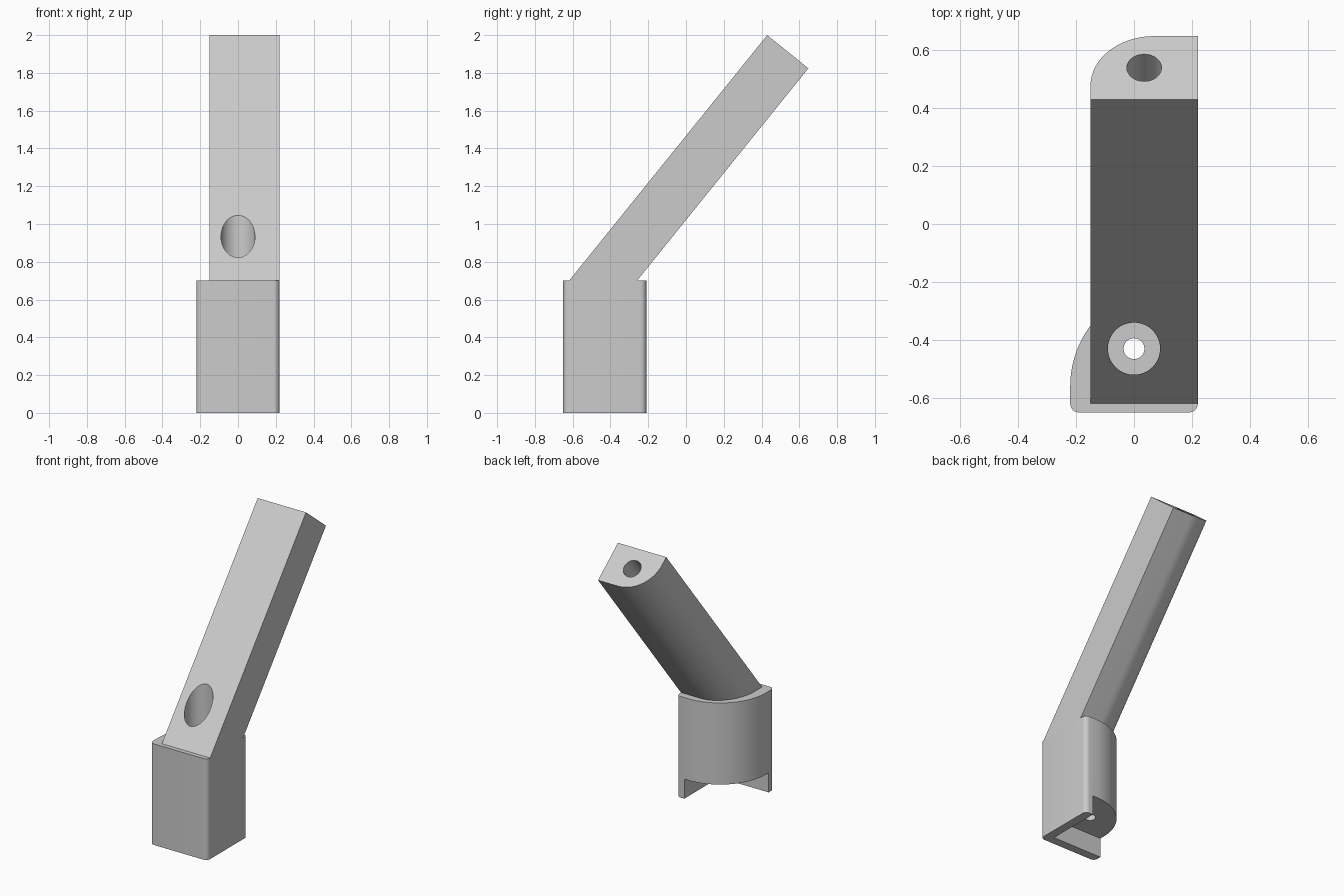
import bpy, bmesh, math
from mathutils import Vector, Matrix

if "Cube" in bpy.data.objects:
    bpy.data.objects.remove(bpy.data.objects["Cube"], do_unlink=True)

grey = bpy.data.materials.new("plain grey")
grey.use_nodes = True
grey.diffuse_color = (0.6, 0.6, 0.6, 1)
grey.node_tree.nodes["Principled BSDF"].inputs["Base Color"].default_value = (0.6, 0.6, 0.6, 1)

TILT = math.radians(38.9)
AXIS = Vector((0, math.sin(TILT), math.cos(TILT)))
DOWN = Vector((0, math.cos(TILT), -math.sin(TILT)))
JOINT = 0.7
HOLE_Y = -0.43


def arc(cx, cy, r, start, n):
    """Quarter arc, counter-clockwise, from a start angle in degrees."""
    return [(cx + r * math.cos(math.radians(start + 90 * i / n)),
             cy + r * math.sin(math.radians(start + 90 * i / n))) for i in range(n + 1)]


def loft(name, low, high):
    """Solid between two matching rings of points."""
    bm = bmesh.new()
    a = [bm.verts.new(p) for p in low]
    b = [bm.verts.new(p) for p in high]
    bm.faces.new(a)
    bm.faces.new(b)
    for i in range(len(a)):
        j = (i + 1) % len(a)
        bm.faces.new((a[i], a[j], b[j], b[i]))
    bmesh.ops.recalc_face_normals(bm, faces=bm.faces)
    mesh = bpy.data.meshes.new(name)
    bm.to_mesh(mesh)
    bm.free()
    ob = bpy.data.objects.new(name, mesh)
    bpy.context.collection.objects.link(ob)
    mesh.materials.append(grey)
    return ob


def rod(name, start, direction, radius, length):
    """Round cutter along a direction."""
    rot = direction.to_track_quat('Z', 'Y').to_matrix()
    ring = [Vector((radius * math.cos(i * math.tau / 48), radius * math.sin(i * math.tau / 48), 0))
            for i in range(48)]
    low = [Vector(start) + rot @ p for p in ring]
    return loft(name, low, [p + direction * length for p in low])


def finish(ob, cutters):
    """Cut the openings, then shade the curved walls smooth."""
    bpy.ops.object.select_all(action='DESELECT')
    bpy.context.view_layer.objects.active = ob
    ob.select_set(True)
    for c in cutters:
        c.hide_render = True
        m = ob.modifiers.new("cut", 'BOOLEAN')
        m.operation, m.solver, m.object = 'DIFFERENCE', 'EXACT', c
        bpy.ops.object.modifier_apply(modifier=m.name)
    bpy.ops.object.shade_smooth_by_angle(angle=math.radians(30))


# Base block: square front corner, large rounded back corner
outline = (arc(0.19, -0.24, 0.03, 0, 6) + arc(0.13, -0.56, 0.35, 90, 32)
           + arc(-0.19, -0.62, 0.03, 180, 6) + arc(0.19, -0.62, 0.03, 270, 6))
base = loft("base_block", [(x, y, 0) for x, y in outline], [(x, y, JOINT) for x, y in outline])

# Slanted arm: one rounded back corner, foot trimmed level with the block
section = [(0.22, 0), (0.22, 0.28)] + arc(0.07, 0.06, 0.22, 90, 24) + [(-0.15, 0)]
top = [Vector((x, 0.43, 2.0)) + DOWN * d for x, d in section]
foot = [p - AXIS * ((p.z - JOINT) / AXIS.z) for p in top]
arm = loft("slanted_arm", foot, top)

# Screw hole with wide upper bore, underside step, and socket in the arm end
up = Vector((0, 0, 1))
bore = rod("bore_cutter", (0, HOLE_Y, 0.4), up, 0.09, 1.2)
screw = rod("screw_cutter", (0, HOLE_Y, -0.1), up, 0.036, 0.7)
corner = [(0.16, -0.59), (0.16, 0), (-0.4, 0), (-0.4, -0.59)]
step = loft("step_cutter", [(x, y, -0.1) for x, y in corner], [(x, y, 0.135) for x, y in corner])
socket_mid = Vector((0.035, 0.43, 2.0)) + DOWN * 0.14
socket = rod("socket_cutter", socket_mid - AXIS * 0.4, AXIS, 0.06, 0.5)

finish(base, [step, bore, screw])
finish(arm, [bore, socket])
for c in (bore, screw, step, socket):
    bpy.data.objects.remove(c, do_unlink=True)
